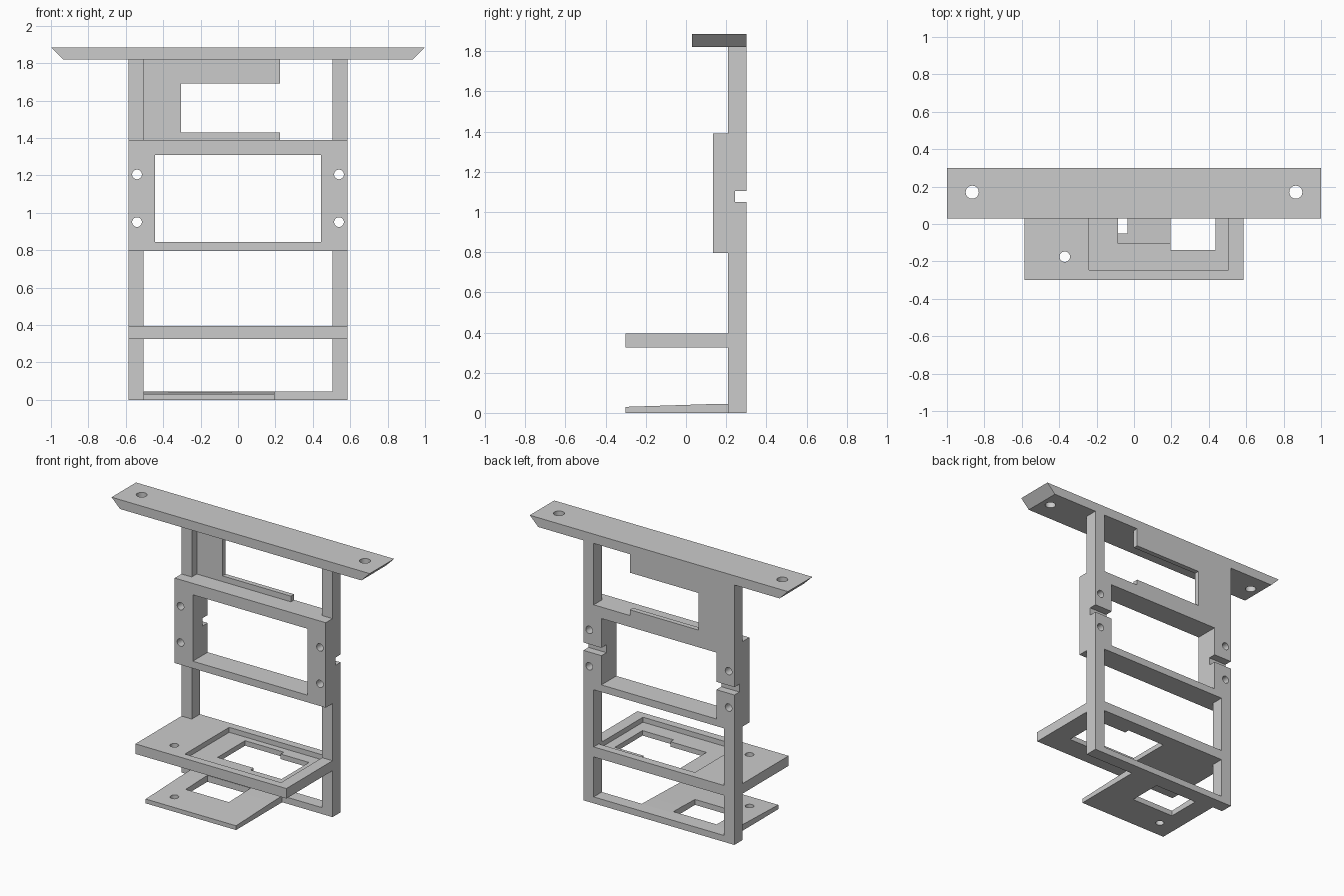
import bpy, bmesh
from math import pi, cos, sin
from mathutils import Vector

cube = bpy.data.objects.get("Cube")
if cube:
    bpy.data.objects.remove(cube, do_unlink=True)

grey = bpy.data.materials.new("plain grey")
grey.use_nodes = True
colour = (0.6, 0.6, 0.6, 1)
grey.diffuse_color = colour
grey.node_tree.nodes["Principled BSDF"].inputs["Base Color"].default_value = colour


def prism(name, points, axis, lo, hi):
    """Extrude a flat outline along the given axis from lo to hi."""
    place = {"x": lambda a, b, d: (d, a, b),
             "y": lambda a, b, d: (a, d, b),
             "z": lambda a, b, d: (a, b, d)}[axis]
    bm = bmesh.new()
    face = bm.faces.new([bm.verts.new(place(a, b, lo)) for a, b in points])
    out = bmesh.ops.extrude_face_region(bm, geom=[face])
    moved = [v for v in out["geom"] if isinstance(v, bmesh.types.BMVert)]
    bmesh.ops.translate(bm, verts=moved, vec=Vector(place(0, 0, hi - lo)))
    bmesh.ops.recalc_face_normals(bm, faces=bm.faces)
    mesh = bpy.data.meshes.new(name)
    bm.to_mesh(mesh)
    bm.free()
    mesh.materials.append(grey)
    obj = bpy.data.objects.new(name, mesh)
    bpy.context.collection.objects.link(obj)
    return obj


def rect(a0, a1, b0, b1):
    return [(a0, b0), (a1, b0), (a1, b1), (a0, b1)]


def circle(a, b, r, n=32):
    return [(a + r * cos(2 * pi * i / n), b + r * sin(2 * pi * i / n)) for i in range(n)]


def cut(obj, *cutters):
    """Subtract the cutters, bake the result and discard them."""
    for c in cutters:
        c.hide_render = True
        mod = obj.modifiers.new("cut", "BOOLEAN")
        mod.operation = "DIFFERENCE"
        mod.solver = "EXACT"
        mod.object = c
    graph = bpy.context.evaluated_depsgraph_get()
    mesh = bpy.data.meshes.new_from_object(obj.evaluated_get(graph))
    obj.modifiers.clear()
    obj.data = mesh
    for c in cutters:
        bpy.data.objects.remove(c, do_unlink=True)


OUT, IN = 0.585, 0.505        # post outer and inner x
FRONT, BACK = 0.21, 0.30      # post depth range

# Mounting bar with slanted ends and a screw hole at each end
bar = prism("top_bar", [(-0.935, 1.82), (0.935, 1.82), (1, 1.885), (-1, 1.885)], "y", 0.03, BACK)
cut(bar, *[prism("hole", circle(s * 0.865, 0.17, 0.035), "z", 1.7, 2) for s in (-1, 1)])

# Post sections between the cross members
for side, s in (("left", 1), ("right", -1)):
    for level, z0, z1 in (("lower", 0, 0.325), ("middle", 0.395, 0.795), ("upper", 1.39, 1.82)):
        prism(f"{side}_{level}_post", rect(s * IN, s * OUT, z0, z1), "y", FRONT, BACK)

# Thin C-shaped panel under the bar
prism("upper_panel", [(-IN, 1.39), (0.225, 1.39), (0.225, 1.43), (-0.305, 1.43),
                      (-0.305, 1.69), (0.225, 1.69), (0.225, 1.82), (-IN, 1.82)],
      "y", 0.265, BACK)

# Deep display frame with window, screw holes and rear notches
frame = prism("display_frame", rect(-OUT, OUT, 0.795, 1.39), "y", 0.135, BACK)
cut(frame,
    prism("window", rect(-0.445, 0.445, 0.845, 1.31), "y", 0, 0.5),
    prism("notch", rect(0.245, 0.4, 1.05, 1.105), "x", -1, 1),
    *[prism("hole", circle(s * 0.54, z, 0.026), "y", 0, 0.5)
      for s in (-1, 1) for z in (0.95, 1.205)])

# Shelf with recessed pocket, stepped opening and one hole
shelf = prism("shelf", rect(-OUT, OUT, -0.30, BACK), "z", 0.325, 0.395)
cut(shelf,
    prism("pocket", rect(-0.24, 0.505, -0.245, 0.245), "z", 0.36, 0.5),
    prism("opening", [(-0.085, -0.105), (0.195, -0.105), (0.195, -0.14), (0.435, -0.14),
                      (0.435, 0.165), (0.215, 0.165), (0.215, 0.2), (-0.085, 0.2)], "z", 0.2, 0.5),
    prism("hole", circle(-0.37, -0.175, 0.028), "z", 0.2, 0.5))

# Bottom rail and the gently sloping base plate
prism("bottom_rail", rect(-IN, IN, 0, 0.045), "y", FRONT, BACK)
base = prism("base_plate", [(-0.30, 0), (FRONT, 0), (FRONT, 0.045), (0.1, 0.043), (-0.30, 0.03)],
             "x", -IN, 0.195)
cut(base,
    prism("opening", rect(-0.37, -0.035, -0.05, 0.19), "z", -0.1, 0.1),
    prism("hole", circle(-0.37, -0.175, 0.028), "z", -0.1, 0.1))
